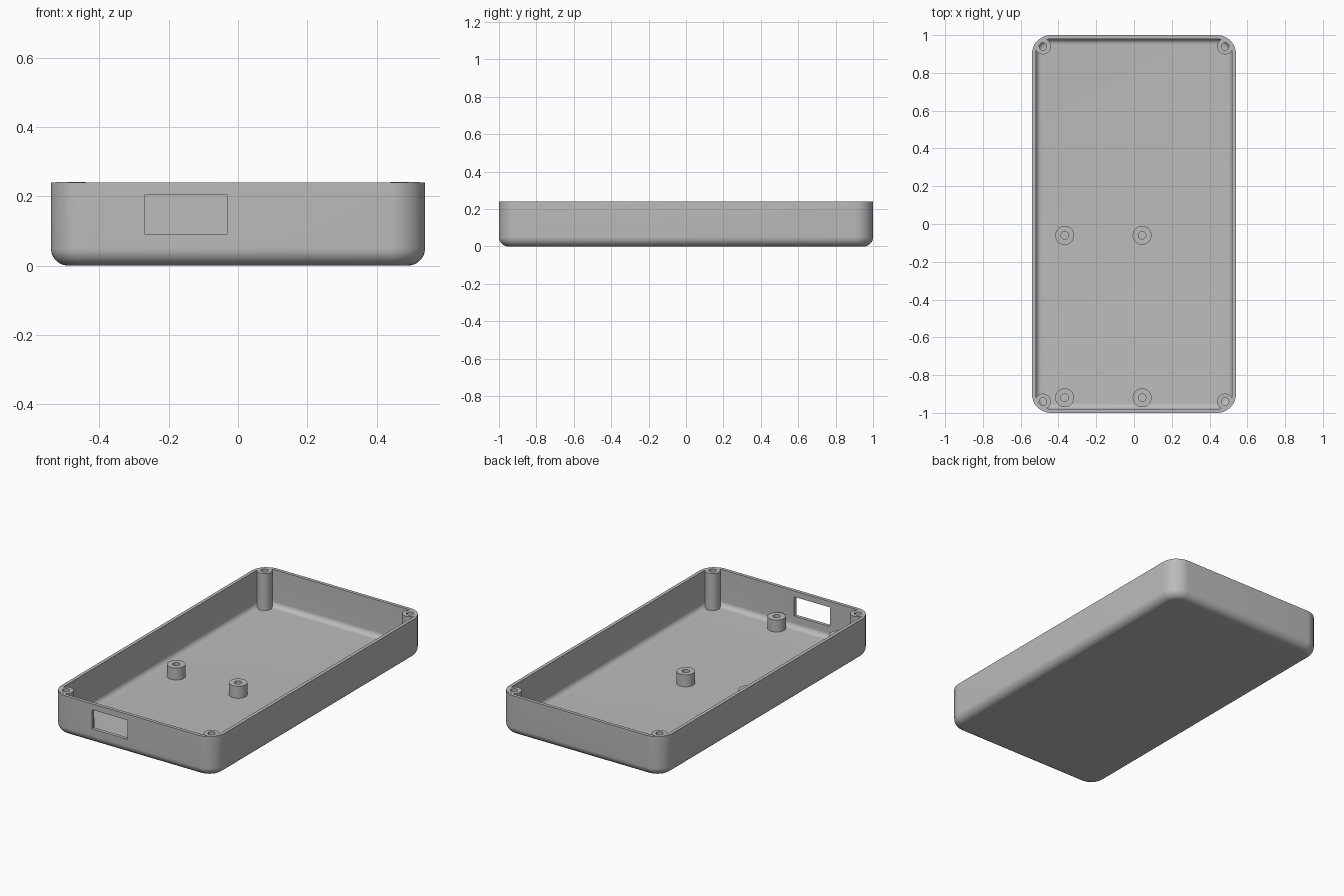
import bpy
import bmesh
from math import sin, cos, pi, radians

cube = bpy.data.objects.get("Cube")
if cube:
    bpy.data.objects.remove(cube, do_unlink=True)

HALF_X, HALF_Y, HEIGHT = 0.54, 1.0, 0.24
CORNER, FILLET, WALL = 0.1, 0.05, 0.02
ARC = 12

grey = bpy.data.materials.new("plain grey")
grey.use_nodes = True
colour = (0.5, 0.5, 0.5, 1)
grey.diffuse_color = colour
grey.node_tree.nodes["Principled BSDF"].inputs["Base Color"].default_value = colour


def finish(bm, name):
    bmesh.ops.recalc_face_normals(bm, faces=bm.faces)
    mesh = bpy.data.meshes.new(name)
    bm.to_mesh(mesh)
    bm.free()
    mesh.materials.append(grey)
    obj = bpy.data.objects.new(name, mesh)
    bpy.context.collection.objects.link(obj)
    return obj


def tray_solid(name, inset, top):
    """Rounded block with a filleted underside, inset evenly from the outside."""
    bm = bmesh.new()
    r = FILLET - inset
    steps = [i / ARC * pi / 2 for i in range(ARC + 1)]
    profile = [(FILLET - r * sin(a), FILLET - r * cos(a)) for a in steps]
    profile.append((inset, top))
    rings = []
    for d, z in profile:
        ring = []
        for q, (sx, sy) in enumerate(((1, 1), (-1, 1), (-1, -1), (1, -1))):
            for a in steps:
                t = a + q * pi / 2
                ring.append(bm.verts.new((sx * (HALF_X - CORNER) + (CORNER - d) * cos(t),
                                          sy * (HALF_Y - CORNER) + (CORNER - d) * sin(t), z)))
        rings.append(ring)
    for low, high in zip(rings, rings[1:]):
        for i in range(len(low)):
            j = (i + 1) % len(low)
            bm.faces.new((low[i], low[j], high[j], high[i]))
    bm.faces.new(rings[0])
    bm.faces.new(rings[-1])
    return finish(bm, name)


def tube(name, x, y, bottom, top, outer, inner, n=40):
    """Upright hollow post."""
    bm = bmesh.new()
    loops = []
    for r, z in ((outer, bottom), (outer, top), (inner, top), (inner, bottom)):
        loops.append([bm.verts.new((x + r * cos(2 * pi * i / n), y + r * sin(2 * pi * i / n), z))
                      for i in range(n)])
    for k in range(4):
        a, b = loops[k], loops[(k + 1) % 4]
        for i in range(n):
            j = (i + 1) % n
            bm.faces.new((a[i], a[j], b[j], b[i]))
    return finish(bm, name)


def boolean(obj, other, operation):
    mod = obj.modifiers.new(operation.title(), 'BOOLEAN')
    mod.object, mod.operation, mod.solver = other, operation, 'EXACT'
    bpy.context.view_layer.objects.active = obj
    bpy.ops.object.modifier_apply(modifier=mod.name)


# Hollow tray with a port opening in the front wall
tray = tray_solid("tray", 0, HEIGHT)
cavity = tray_solid("cavity_cutter", WALL, HEIGHT + 0.1)
bm = bmesh.new()
bmesh.ops.create_cube(bm, size=1)
bmesh.ops.scale(bm, vec=(0.237, 0.1, 0.115), verts=bm.verts)
bmesh.ops.translate(bm, vec=(-0.15, -HALF_Y, 0.147), verts=bm.verts)
port = finish(bm, "port_cutter")
boolean(tray, cavity, 'DIFFERENCE')
boolean(tray, port, 'DIFFERENCE')

# Screw posts in the corners, trimmed to the tray's rounded outside
trim = tray_solid("post_trimmer", 0.001, HEIGHT + 0.1)
parts = [tray]
for sx, side in ((-1, "right"), (1, "left")):
    for sy, end in ((-1, "front"), (1, "back")):
        post = tube(f"{end}_{side}_screw_post", sx * 0.482, sy * 0.94,
                    WALL - 0.005, HEIGHT + 0.001, 0.042, 0.02)
        boolean(post, trim, 'INTERSECT')
        parts.append(post)

# Short standoffs on the floor
for x, side in ((-0.367, "right"), (0.043, "left")):
    for y, end in ((-0.92, "front"), (-0.06, "middle")):
        parts.append(tube(f"{end}_{side}_standoff", x, y, WALL - 0.005, 0.092, 0.05, 0.02))

for helper in (cavity, port, trim):
    bpy.data.objects.remove(helper, do_unlink=True)

# Smooth curves, crisp edges
bpy.ops.object.select_all(action='DESELECT')
for obj in parts:
    obj.select_set(True)
bpy.context.view_layer.objects.active = tray
bpy.ops.object.shade_smooth_by_angle(angle=radians(30))
